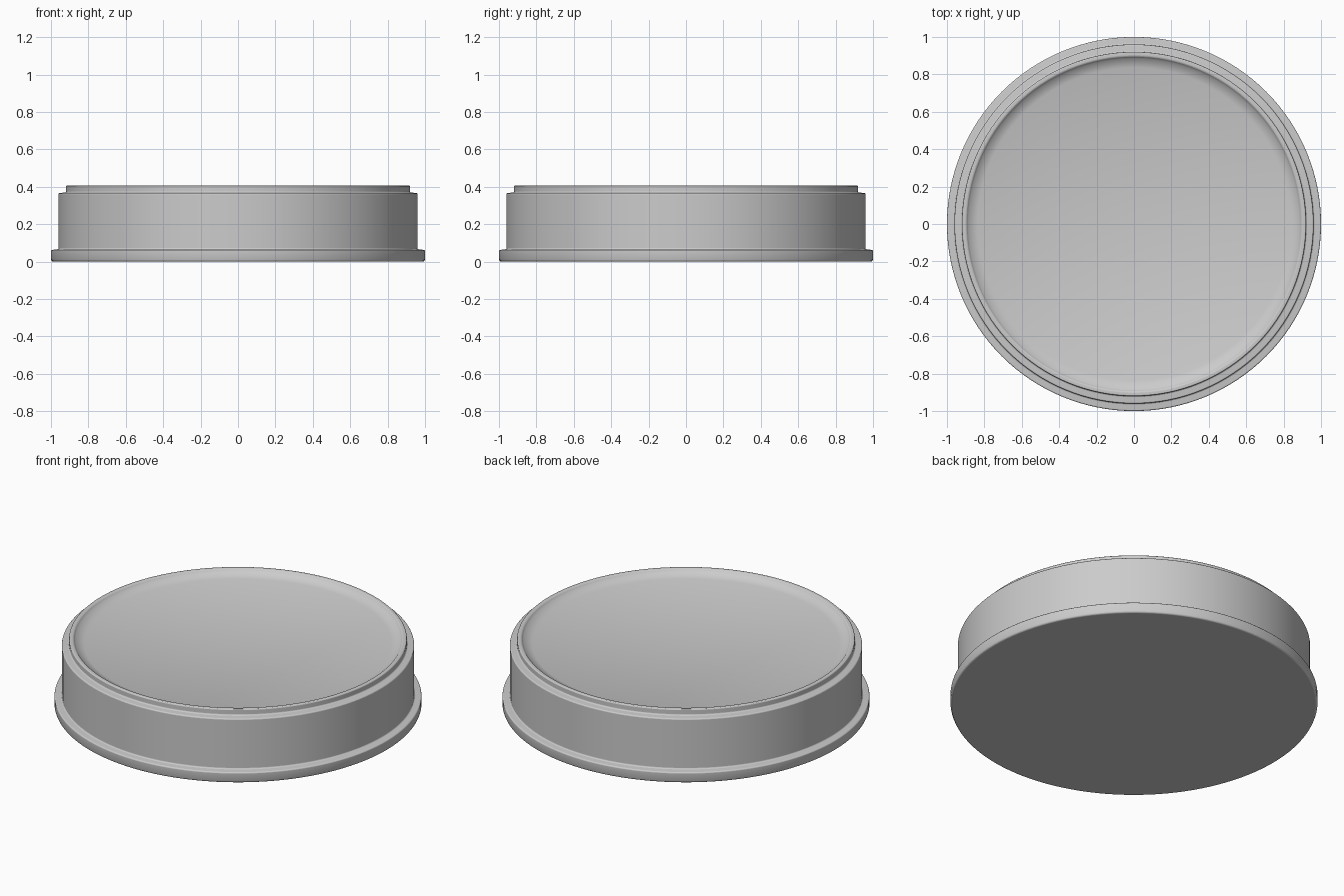
import bpy, bmesh
from math import cos, sin, tau

if "Cube" in bpy.data.objects:
    bpy.data.objects.remove(bpy.data.objects["Cube"])

SEGMENTS = 128


def lathe(name, profile, bevel):
    """Revolve (radius, z) points about z and cap both ends."""
    bm = bmesh.new()
    rings = []
    for r, z in profile:
        rings.append([bm.verts.new((r * cos(tau * i / SEGMENTS), r * sin(tau * i / SEGMENTS), z))
                      for i in range(SEGMENTS)])
    for a, b in zip(rings, rings[1:]):
        for i in range(SEGMENTS):
            j = (i + 1) % SEGMENTS
            bm.faces.new((a[i], a[j], b[j], b[i]))
    bm.faces.new(rings[0][::-1])
    bm.faces.new(rings[-1])
    mesh = bpy.data.meshes.new(name)
    bm.to_mesh(mesh)
    bm.free()
    obj = bpy.data.objects.new(name, mesh)
    bpy.context.collection.objects.link(obj)

    # softened step edges
    mod = obj.modifiers.new("soft_edges", 'BEVEL')
    mod.width = bevel
    mod.segments = 3
    mod.limit_method = 'ANGLE'
    mod.angle_limit = 0.6

    bpy.context.view_layer.objects.active = obj
    obj.select_set(True)
    bpy.ops.object.shade_smooth_by_angle(angle=0.6)
    obj.select_set(False)
    return obj


# round base: foot flange, side wall, stepped lip and shallow dished top
lathe("round_base", [
    (0.995, 0.0), (1.0, 0.012), (1.0, 0.062),   # foot flange
    (0.96, 0.066), (0.96, 0.366),               # side wall
    (0.92, 0.37), (0.92, 0.406),                # stepped lip
    (0.897, 0.406), (0.885, 0.39),              # inner edge of the lip
    (0.836, 0.372),                             # dish slope to the floor
], 0.006)
